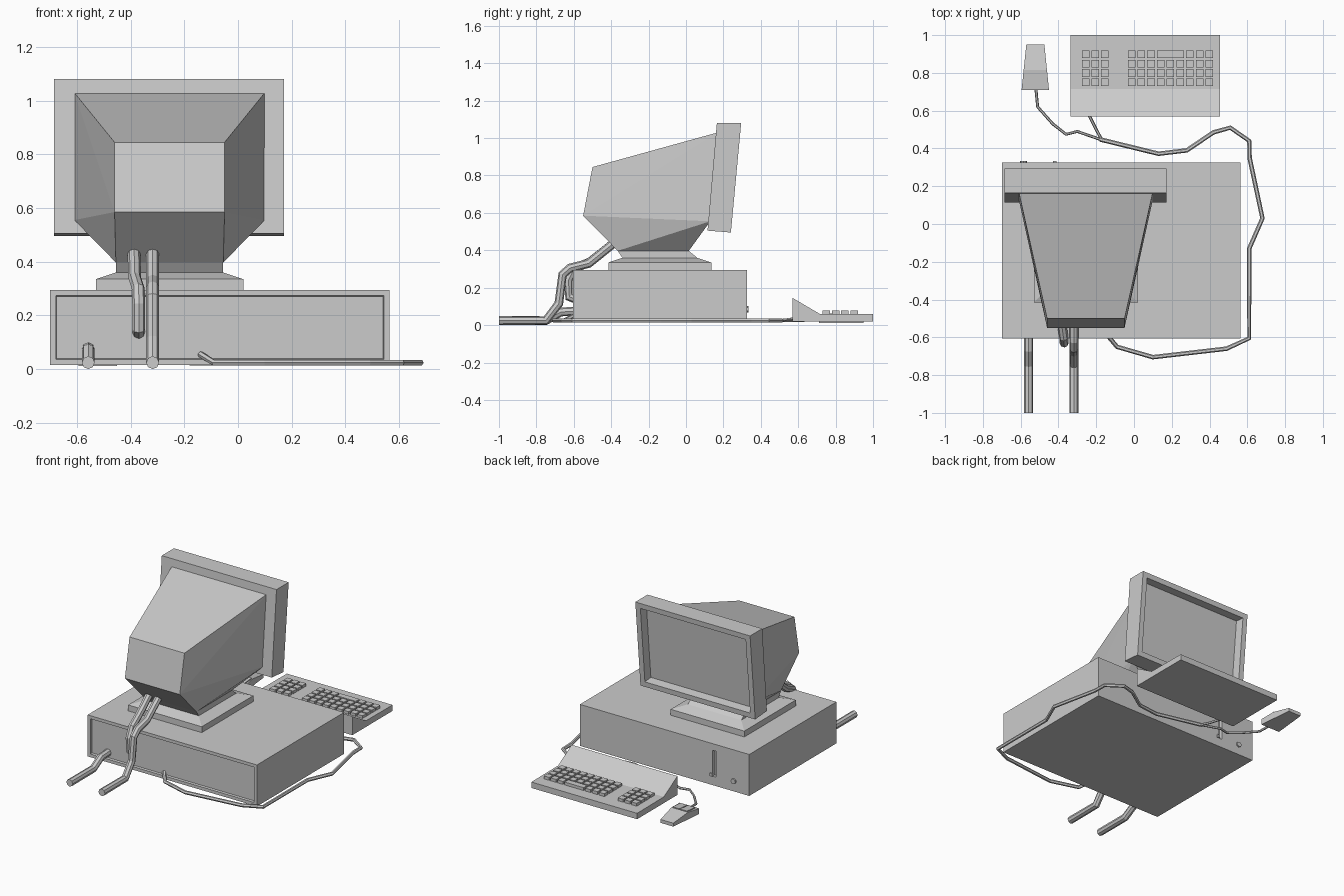
import bpy, bmesh
from mathutils import Vector

if "Cube" in bpy.data.objects:
    bpy.data.objects.remove(bpy.data.objects["Cube"], do_unlink=True)

grey = bpy.data.materials.new("plain_grey")
grey.use_nodes = True
colour = (0.6, 0.6, 0.6, 1)
grey.diffuse_color = colour
grey.node_tree.nodes["Principled BSDF"].inputs["Base Color"].default_value = colour


def finish(name, bm):
    bmesh.ops.recalc_face_normals(bm, faces=bm.faces[:])
    mesh = bpy.data.meshes.new(name)
    bm.to_mesh(mesh)
    bm.free()
    mesh.materials.append(grey)
    ob = bpy.data.objects.new(name, mesh)
    bpy.context.collection.objects.link(ob)
    return ob


def loft(bm, lower, upper):
    """Closed solid between two matching outlines."""
    a = [bm.verts.new(p) for p in lower]
    b = [bm.verts.new(p) for p in upper]
    faces = [bm.faces.new(a), bm.faces.new(b)]
    for i in range(len(a)):
        j = (i + 1) % len(a)
        faces.append(bm.faces.new((a[i], a[j], b[j], b[i])))
    return faces


def rect(x, y, z):
    return [(x[0], y[0], z), (x[1], y[0], z), (x[1], y[1], z), (x[0], y[1], z)]


def box(bm, x, y, z):
    return loft(bm, rect(x, y, z[0]), rect(x, y, z[1]))


def profile(bm, x, yz):
    """Side profile swept across x."""
    return loft(bm, [(x[0], *p) for p in yz], [(x[1], *p) for p in yz])


def recess(bm, direction, border, depth):
    """Inset the face that points in a direction and push it inward."""
    bmesh.ops.recalc_face_normals(bm, faces=bm.faces[:])
    face = max(bm.faces, key=lambda f: f.normal.dot(Vector(direction)))
    push = -face.normal * depth
    bmesh.ops.inset_region(bm, faces=[face], thickness=border)
    bmesh.ops.inset_region(bm, faces=[face], thickness=0.004)
    bmesh.ops.translate(bm, verts=face.verts[:], vec=push)


def tube(name, points, radius, res=2):
    cu = bpy.data.curves.new(name, "CURVE")
    cu.dimensions = "3D"
    cu.bevel_depth = radius
    cu.bevel_resolution = res
    cu.use_fill_caps = True
    sp = cu.splines.new("POLY")
    sp.points.add(len(points) - 1)
    for p, co in zip(sp.points, points):
        p.co = (*co, 1)
    sp.use_smooth = False
    cu.materials.append(grey)
    ob = bpy.data.objects.new(name, cu)
    bpy.context.collection.objects.link(ob)
    bpy.ops.object.select_all(action="DESELECT")
    ob.select_set(True)
    bpy.context.view_layer.objects.active = ob
    bpy.ops.object.convert(target="MESH")


# Computer case with recessed rear panel
bm = bmesh.new()
box(bm, (-0.70, 0.565), (-0.605, 0.325), (0.015, 0.295))
recess(bm, (0, -1, 0), 0.03, 0.015)
case = finish("case", bm)

# Drive slot cut into the case
bm = bmesh.new()
box(bm, (-0.45, -0.425), (0.30, 0.36), (0.075, 0.25))
cutter = finish("drive_slot_cutter", bm)
cutter.hide_render = True
cutter.hide_viewport = True
cut = case.modifiers.new("drive_slot", "BOOLEAN")
cut.operation = "DIFFERENCE"
cut.solver = "EXACT"
cut.object = cutter

# Eject button and round power button
bm = bmesh.new()
box(bm, (-0.428, -0.41), (0.32, 0.333), (0.075, 0.095))
finish("eject_button", bm)
tube("power_button", [(-0.585, 0.32, 0.085), (-0.585, 0.334, 0.085)], 0.018)

# Monitor stand: slab, bevelled top, neck
bm = bmesh.new()
slab, top, neck = (-0.53, 0.02), (-0.455, -0.055), (-0.455, -0.055)
box(bm, slab, (-0.415, 0.135), (0.295, 0.335))
loft(bm, rect(slab, (-0.415, 0.135), 0.335), rect(top, (-0.34, 0.06), 0.36))
loft(bm, rect(neck, (-0.34, 0.06), 0.36), rect(neck, (-0.365, 0.015), 0.397))
finish("monitor_stand", bm)

# Monitor housing: convex shell from rear, base and front outlines
bm = bmesh.new()
for left, right, points in (
        (-0.61, 0.10, [(0.13, 0.555), (0.17, 1.03)]),
        (-0.46, -0.05, [(-0.55, 0.585), (-0.50, 0.845)]),
        (-0.455, -0.055, [(-0.365, 0.397), (0.015, 0.397)])):
    for y, z in points:
        bm.verts.new((left, y, z))
        bm.verts.new((right, y, z))
bmesh.ops.convex_hull(bm, input=bm.verts[:])
bmesh.ops.dissolve_limit(bm, angle_limit=0.03, verts=bm.verts[:], edges=bm.edges[:])
finish("monitor_housing", bm)

# Tilted bezel with recessed screen
bm = bmesh.new()
profile(bm, (-0.685, 0.172), [(0.115, 0.505), (0.24, 0.495), (0.295, 1.08), (0.165, 1.08)])
recess(bm, (0, 1, 0), 0.05, 0.06)
finish("monitor_bezel", bm)

# Keyboard body
bm = bmesh.new()
profile(bm, (-0.335, 0.455),
        [(0.57, 0.018), (0.57, 0.145), (0.715, 0.06), (1.0, 0.058), (1.0, 0.018)])
finish("keyboard", bm)

# Keys: number pad, main block and space bar
bm = bmesh.new()
half, pitch = 0.02, 0.0505


def key(x0, x1, row):
    y = 0.75 + row * 0.0495
    box(bm, (x0 - half, x1 + half), (y - half, y + half), (0.055, 0.078))


for row in range(4):
    for col in range(3):
        key(-0.255 + col * pitch, -0.255 + col * pitch, row)
    for col in range(9):
        x = -0.013 + col * 0.0515
        if row == 3 and col in (3, 4, 5):
            if col == 4:
                key(x - 0.0515, x + 0.0515, row)
        else:
            key(x, x, row)
finish("keys", bm)

# Mouse: tapered body and two button plates
bm = bmesh.new()
profile(bm, (-0.595, -0.45),
        [(0.71, 0.012), (0.71, 0.05), (0.815, 0.06), (0.95, 0.035), (0.95, 0.012)])
for v in bm.verts:
    t = (v.co.y - 0.71) / 0.24
    v.co.x = -0.522 + (v.co.x + 0.522) * (1 - 0.34 * t)
finish("mouse", bm)
bm = bmesh.new()
for x in (-0.576, -0.518):
    profile(bm, (x, x + 0.052), [(0.725, 0.05), (0.725, 0.058), (0.812, 0.066), (0.812, 0.058)])
finish("mouse_buttons", bm)

# Thin leads from mouse and keyboard
z = 0.024
tube("mouse_lead", [(-0.52, 0.72, 0.03), (-0.51, 0.62, z), (-0.43, 0.53, z), (-0.36, 0.475, z),
                    (-0.30, 0.49, z), (-0.17, 0.445, z)], 0.008, 1)
tube("keyboard_lead", [(-0.24, 0.58, 0.035), (-0.20, 0.50, z), (-0.17, 0.445, z)], 0.008, 1)

# Joined lead running round the case to its rear
route = [(-0.18, 0.448), (0.13, 0.372), (0.28, 0.39), (0.42, 0.485), (0.51, 0.51), (0.61, 0.44),
         (0.612, 0.35), (0.68, 0.03), (0.61, -0.13), (0.61, -0.605), (0.49, -0.66),
         (0.10, -0.705), (-0.09, -0.65)]
tube("joined_lead", [(x, y, z) for x, y in route] + [(-0.14, -0.59, 0.055)], 0.012, 1)

# Thick cables at the rear
r = 0.024
tube("monitor_power_cable", [(-0.318, y, h) for y, h in (
    (-1.0, r), (-0.75, r), (-0.68, 0.115), (-0.66, 0.27), (-0.62, 0.305),
    (-0.52, 0.33), (-0.39, 0.435))], r)
tube("monitor_signal_cable", [(-0.388, -0.39, 0.435), (-0.385, -0.51, 0.34), (-0.372, -0.60, 0.30),
                              (-0.37, -0.63, 0.24), (-0.37, -0.625, 0.15), (-0.37, -0.58, 0.135)], r)
tube("case_power_cable", [(-0.558, y, h) for y, h in (
    (-1.0, r), (-0.75, r), (-0.67, 0.07), (-0.58, 0.075))], r)
